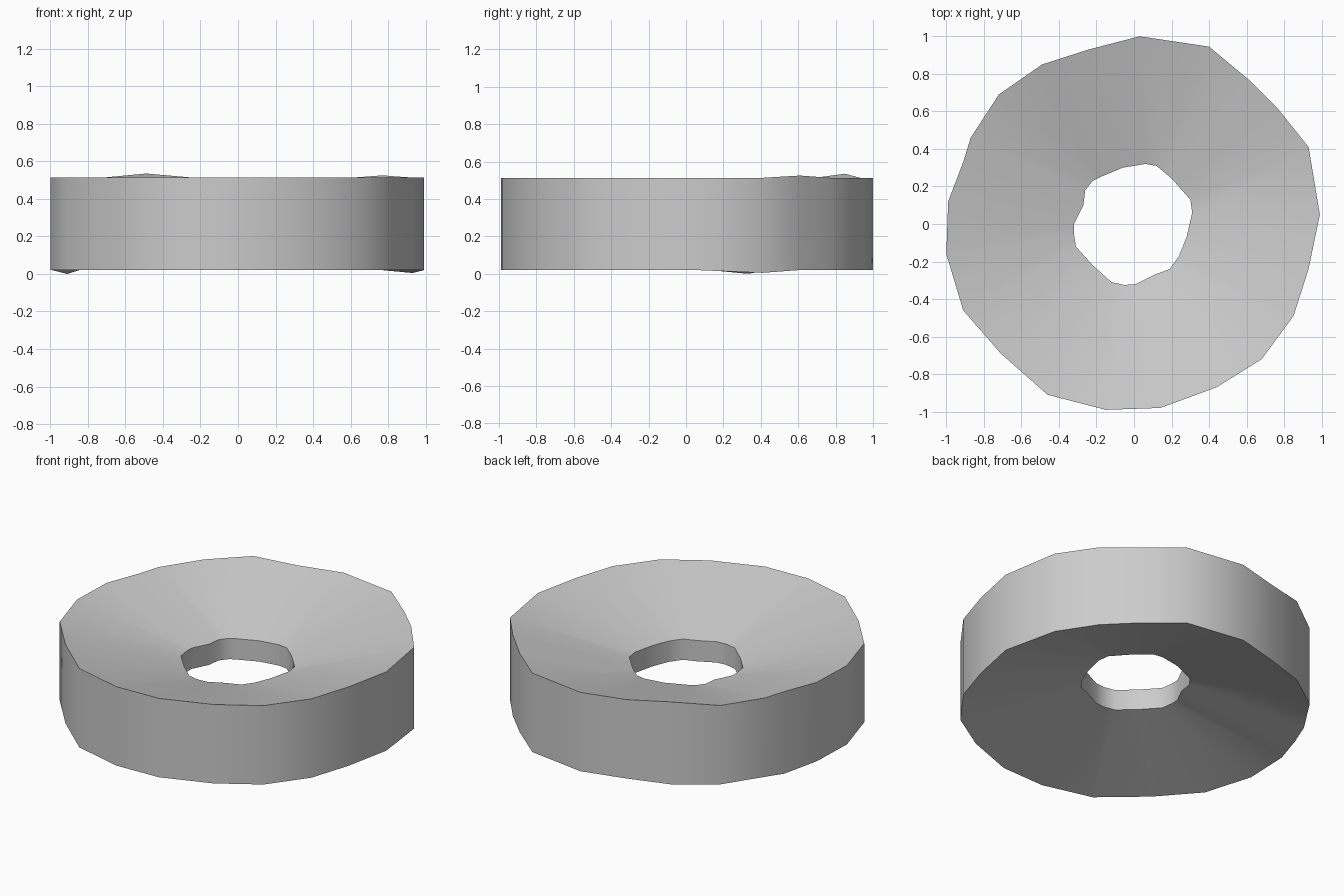
import bpy, bmesh, math

if "Cube" in bpy.data.objects:
    bpy.data.objects.remove(bpy.data.objects["Cube"])

# Hand-cut outlines of the stone ring, clockwise from the back, paired point for point
OUTER = [(.03, 1), (.40, .945), (.61, .77), (.77, .61), (.93, .41), (.99, .05),
         (.93, -.24), (.85, -.49), (.68, -.72), (.44, -.87), (.14, -.98),
         (-.15, -.99), (-.46, -.91), (-.71, -.69), (-.91, -.46), (-1, -.16),
         (-.99, .12), (-.91, .33), (-.87, .46), (-.72, .69), (-.49, .85), (-.24, .93)]
INNER = [(.06, .32), (.12, .31), (.18, .26), (.22, .22), (.30, .13), (.31, .06),
         (.28, -.07), (.24, -.17), (.19, -.24), (.11, -.27), (.01, -.32),
         (-.05, -.325), (-.12, -.31), (-.22, -.22), (-.31, -.12), (-.32, -.05),
         (-.32, 0), (-.27, .10), (-.26, .18), (-.22, .23), (-.18, .25), (-.06, .30)]
# Small chips and bumps in the rims: point index -> height
TOP_BUMPS = {20: .535, 3: .525}
BOTTOM_DIPS = {17: .0, 4: .005}

bm = bmesh.new()


def loop(points, z, changes={}):
    return [bm.verts.new((x, y, changes.get(i, z))) for i, (x, y) in enumerate(points)]


# Cross-section: outer rim tall, inner rim short, both faces dished
loops = [loop(OUTER, .02, BOTTOM_DIPS), loop(OUTER, .513, TOP_BUMPS),
         loop(INNER, .33), loop(INNER, .20)]
n = len(OUTER)
for k in range(4):
    a, b = loops[k], loops[(k + 1) % 4]
    for i in range(n):
        j = (i + 1) % n
        bm.faces.new((a[i], a[j], b[j], b[i]))
bmesh.ops.recalc_face_normals(bm, faces=bm.faces)

mesh = bpy.data.meshes.new("dished_ring")
bm.to_mesh(mesh)
bm.free()
ring = bpy.data.objects.new("dished_ring", mesh)
bpy.context.collection.objects.link(ring)
bpy.context.view_layer.objects.active = ring
ring.select_set(True)
bpy.ops.object.shade_smooth_by_angle(angle=math.radians(40))
